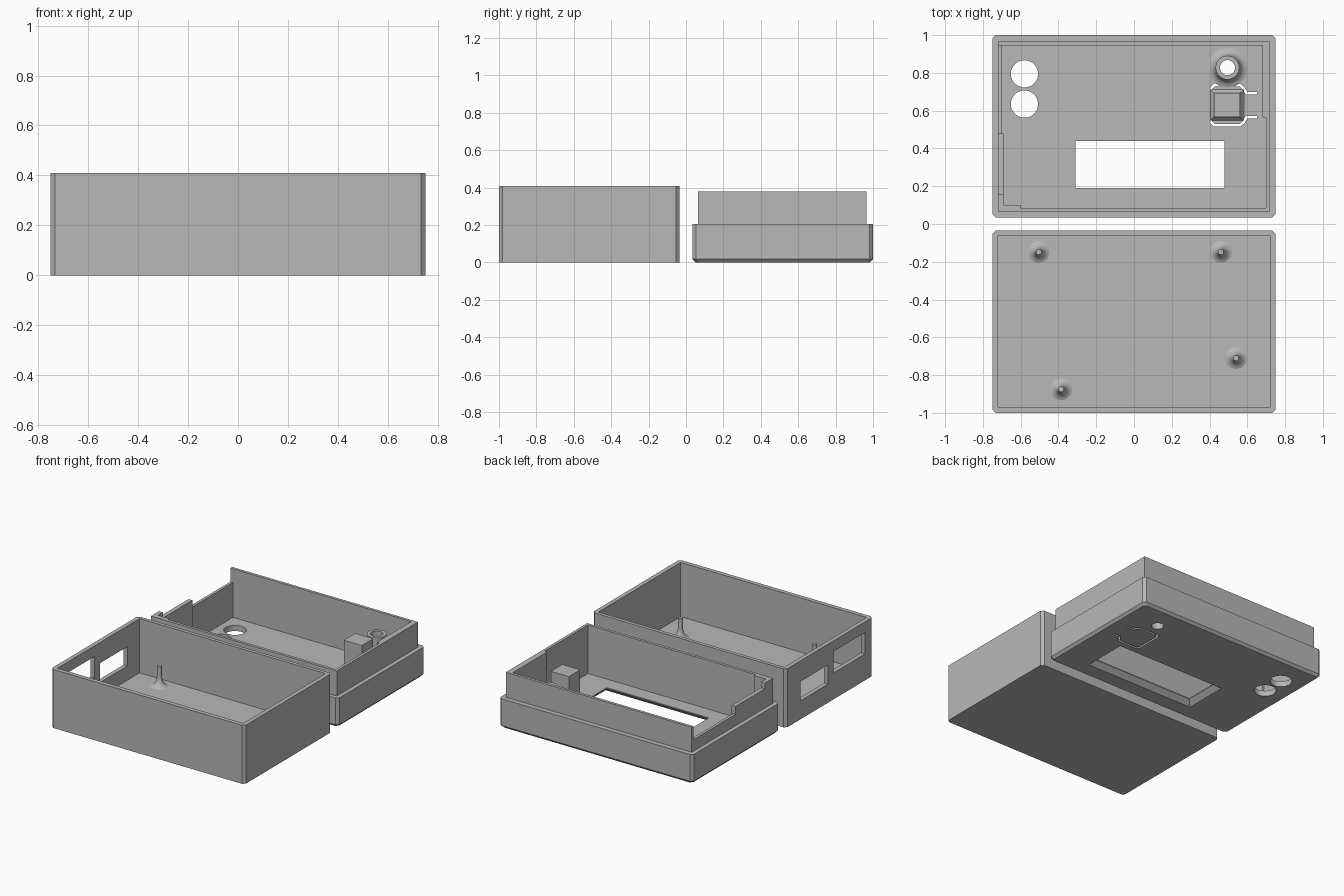
import bpy, bmesh, math
from mathutils import Vector

if "Cube" in bpy.data.objects:
    bpy.data.objects.remove(bpy.data.objects["Cube"])

grey = bpy.data.materials.new("plain_grey")
grey.diffuse_color = (0.48, 0.48, 0.48, 1)
grey.use_nodes = True
grey.node_tree.nodes["Principled BSDF"].inputs["Base Color"].default_value = grey.diffuse_color


def make(name, bm):
    bmesh.ops.recalc_face_normals(bm, faces=bm.faces)
    me = bpy.data.meshes.new(name)
    bm.to_mesh(me)
    bm.free()
    me.materials.append(grey)
    ob = bpy.data.objects.new(name, me)
    bpy.context.collection.objects.link(ob)
    return ob


def loft(name, sections):
    """Solid through stacked (outline, z) sections."""
    bm = bmesh.new()
    rings = [[bm.verts.new((x, y, z)) for x, y in pts] for pts, z in sections]
    n = len(rings[0])
    for a, b in zip(rings, rings[1:]):
        for i in range(n):
            j = (i + 1) % n
            bm.faces.new((a[i], a[j], b[j], b[i]))
    bm.faces.new(rings[0][::-1])
    bm.faces.new(rings[-1])
    return make(name, bm)


def rect(x0, x1, y0, y1, grow=0.0):
    x0, x1, y0, y1 = x0 - grow, x1 + grow, y0 - grow, y1 + grow
    return [(x0, y0), (x1, y0), (x1, y1), (x0, y1)]


def cut_rect(x0, x1, y0, y1, c, grow=0.0):
    """Rectangle with clipped corners."""
    x0, x1, y0, y1 = x0 - grow, x1 + grow, y0 - grow, y1 + grow
    return [(x0 + c, y0), (x1 - c, y0), (x1, y0 + c), (x1, y1 - c),
            (x1 - c, y1), (x0 + c, y1), (x0, y1 - c), (x0, y0 + c)]


def box(name, x0, x1, y0, y1, z0, z1):
    r = rect(x0, x1, y0, y1)
    return loft(name, [(r, z0), (r, z1)])


def circle(cx, cy, r, n=48):
    return [(cx + r * math.cos(2 * math.pi * i / n), cy + r * math.sin(2 * math.pi * i / n))
            for i in range(n)]


def strip(points, w):
    """Outline of a band of width w along an open path."""
    p = [Vector(q) for q in points]
    left, right = [], []
    for i, q in enumerate(p):
        d0 = (q - p[max(i - 1, 0)]).normalized()
        d1 = (p[min(i + 1, len(p) - 1)] - q).normalized()
        d = (d0 + d1).normalized()
        ref = d1 if i == 0 else d0
        nrm = Vector((-d.y, d.x)) * (w / 2 / max(d.dot(ref), 0.5))
        left.append(tuple(q + nrm))
        right.append(tuple(q - nrm))
    return left + right[::-1]


def subtract(ob, cutters):
    bpy.context.view_layer.objects.active = ob
    for c in cutters:
        m = ob.modifiers.new("cut", 'BOOLEAN')
        m.operation, m.solver, m.object = 'DIFFERENCE', 'EXACT', c
        bpy.ops.object.modifier_apply(modifier=m.name)
        bpy.data.objects.remove(c, do_unlink=True)


def lathe(name, profile, cx, cy, n=32, closed=False):
    bm = bmesh.new()
    rings = [[bm.verts.new((x, y, z)) for x, y in circle(cx, cy, r, n)] for r, z in profile]
    pairs = list(zip(rings, rings[1:])) + ([(rings[-1], rings[0])] if closed else [])
    for a, b in pairs:
        for i in range(n):
            j = (i + 1) % n
            bm.faces.new((a[i], a[j], b[j], b[i]))
    if not closed:
        bm.faces.new(rings[0][::-1])
        bm.faces.new(rings[-1])
    ob = make(name, bm)
    bpy.ops.object.select_all(action='DESELECT')
    ob.select_set(True)
    bpy.context.view_layer.objects.active = ob
    bpy.ops.object.shade_smooth_by_angle(angle=math.radians(40))
    return ob


# Deep tray with two port windows in its left wall
outer = cut_rect(-0.75, 0.75, -1, -0.035, 0.018)
tray = loft("tray", [(outer, 0), (outer, 0.41)])
subtract(tray, [
    box("cavity", -0.72, 0.72, -0.97, -0.06, 0.03, 0.6),
    box("port_a", -0.8, -0.7, -0.50, -0.195, 0.13, 0.265),
    box("port_b", -0.8, -0.7, -0.91, -0.56, 0.185, 0.335)])

# Flared locating pins on the tray floor
for k, (x, y) in enumerate([(-0.505, -0.148), (0.46, -0.148), (0.54, -0.71), (-0.385, -0.875)]):
    lathe(f"pin_{k + 1}", [(0.06, 0.029), (0.047, 0.034), (0.035, 0.043), (0.025, 0.058),
                           (0.018, 0.08), (0.016, 0.10), (0.015, 0.17)], x, y)

# Lid shell with chamfered underside
FLOOR = 0.04
lid = [cut_rect(-0.75, 0.75, 0.035, 1, 0.018, g) for g in (-0.016, 0)]
shell = loft("lid_shell", [(lid[0], 0), (lid[1], 0.018), (lid[1], 0.205)])

# Lid openings: bevelled display window, round holes, flexible button slot
win = (-0.31, 0.48, 0.19, 0.44)
half = [(0.65, 0.064), (0.595, 0.064), (0.58, 0.09), (0.56, 0.107), (0.425, 0.107), (0.407, 0.088)]
slot = strip([(x, 0.629 + d) for x, d in half] + [(x, 0.629 - d) for x, d in half[::-1]], 0.014)
subtract(shell, [
    box("lid_cavity", -0.70, 0.70, 0.085, 0.945, FLOOR, 0.6),
    loft("display_cut", [(rect(*win, 0.045), -0.01), (rect(*win), 0.033), (rect(*win), 0.1)]),
    loft("hole_a", [(circle(-0.58, 0.795, 0.072), -0.1), (circle(-0.58, 0.795, 0.072), 0.1)]),
    loft("hole_b", [(circle(-0.58, 0.635, 0.072), -0.1), (circle(-0.58, 0.635, 0.072), 0.1)]),
    loft("ring_hole", [(circle(0.495, 0.828, 0.04, 32), -0.1), (circle(0.495, 0.828, 0.04, 32), 0.1)]),
    loft("slot_cut", [(slot, -0.1), (slot, 0.1)])])

# Raised lip that fits inside the tray, lowered in steps along its left side
lip = box("lid_lip", -0.72, 0.72, 0.065, 0.965, 0.205, 0.38)
subtract(lip, [
    box("lip_cavity", -0.70, 0.70, 0.085, 0.945, 0.1, 0.6),
    box("low_step", -0.8, -0.65, 0.48, 0.945, 0.285, 0.6),
    box("mid_step", -0.8, -0.65, 0.155, 0.49, 0.34, 0.6)])

# Thickened stretches of the lip
box("right_liner", 0.68, 0.70, 0.565, 0.945, FLOOR, 0.38)
box("left_liner", -0.70, -0.69, 0.155, 0.48, FLOOR, 0.34)
box("corner_liner", -0.70, -0.69, 0.085, 0.155, FLOOR, 0.38)
box("front_liner", -0.69, -0.60, 0.085, 0.10, FLOOR, 0.38)

# Button post with a splayed foot
post = (0.423, 0.562, 0.567, 0.693)
loft("button_post", [(rect(*post, 0.02), FLOOR), (rect(*post, 0.006), 0.055),
                     (rect(*post), 0.08), (rect(*post), 0.325)])

# Flared tube around the small hole
lathe("guide_tube", [(0.04, FLOOR), (0.105, FLOOR), (0.09, 0.044), (0.078, 0.054), (0.069, 0.07),
                     (0.064, 0.095), (0.063, 0.12), (0.063, 0.29), (0.04, 0.29)],
      0.495, 0.828, closed=True)
